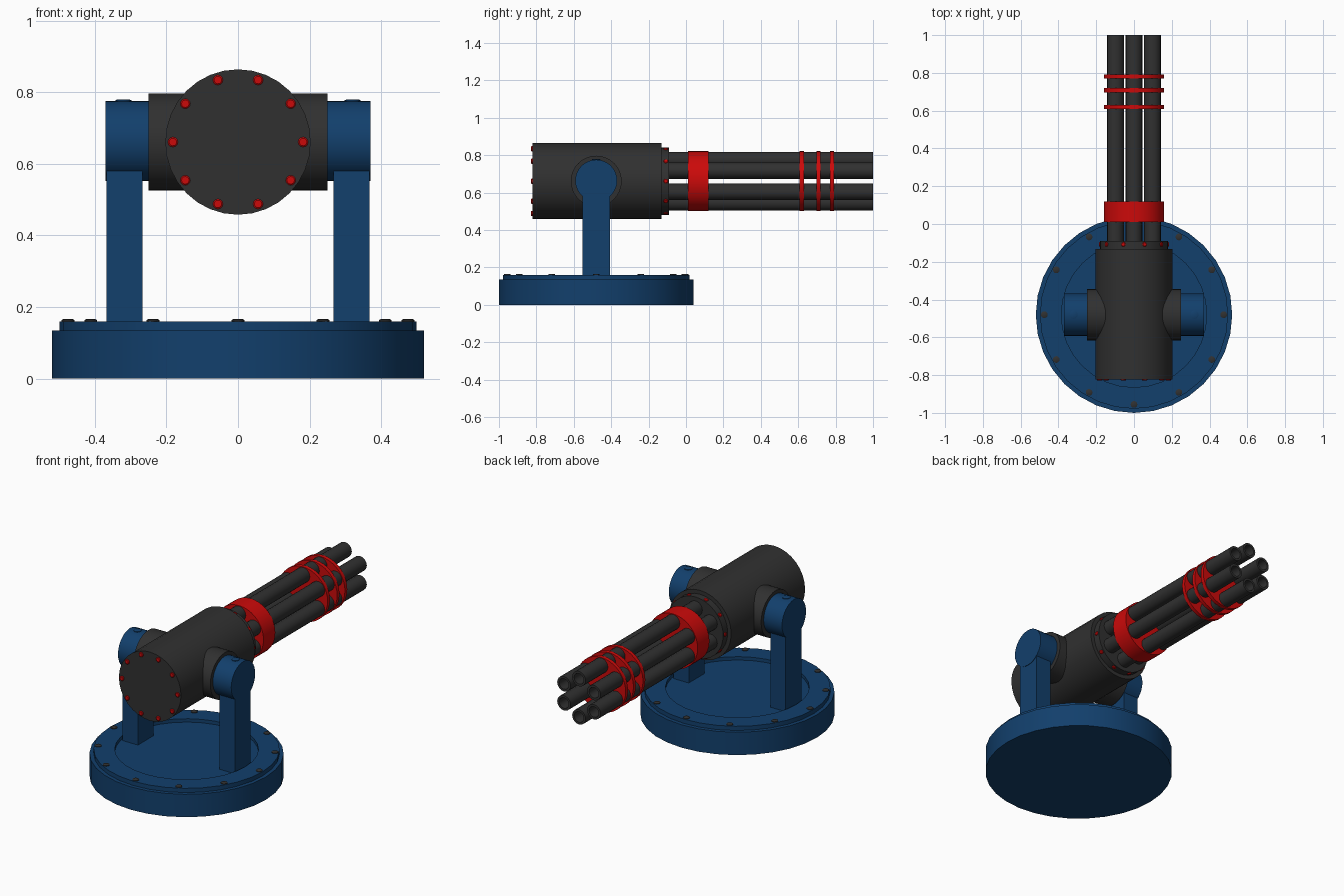
import bpy, bmesh, math
from mathutils import Vector

if "Cube" in bpy.data.objects:
    bpy.data.objects.remove(bpy.data.objects["Cube"])

def mat(name, col):
    m = bpy.data.materials.new(name)
    m.diffuse_color = (*col, 1)
    m.use_nodes = True
    m.node_tree.nodes["Principled BSDF"].inputs["Base Color"].default_value = m.diffuse_color
    return m

BLUE = mat("blue_paint", (0.006, 0.05, 0.15))
DARK = mat("dark_metal", (0.03, 0.03, 0.03))
RED = mat("red_paint", (0.6, 0.003, 0.003))
PY, PZ = -0.48, 0.661          # pivot position

def lathe(name, profile, origin, axis, material, sides=32, turn=0.0):
    """Revolve (radius, height) points around an axis through origin."""
    rot = Vector((0, 0, 1)).rotation_difference(Vector(axis))
    bm = bmesh.new()
    rings = []
    for r, h in profile:
        n = 1 if r == 0 else sides
        rings.append([bm.verts.new(rot @ Vector((
            r * math.cos(turn + 2 * math.pi * i / sides),
            r * math.sin(turn + 2 * math.pi * i / sides), h)) + Vector(origin))
            for i in range(n)])
    for a, b in zip(rings, rings[1:]):
        for i in range(sides):
            j = (i + 1) % sides
            quad = [a[i % len(a)], a[j % len(a)], b[j % len(b)], b[i % len(b)]]
            bm.faces.new(list(dict.fromkeys(quad)))
    bmesh.ops.recalc_face_normals(bm, faces=bm.faces)
    me = bpy.data.meshes.new(name)
    bm.to_mesh(me)
    bm.free()
    ob = bpy.data.objects.new(name, me)
    bpy.context.collection.objects.link(ob)
    me.materials.append(material)
    bpy.ops.object.select_all(action='DESELECT')
    ob.select_set(True)
    bpy.context.view_layer.objects.active = ob
    bpy.ops.object.shade_smooth_by_angle(angle=math.radians(35))
    return ob

def cyl(name, r, h0, h1, origin, axis, material, sides=32):
    return lathe(name, [(0, h0), (r, h0), (r, h1), (0, h1)], origin, axis, material, sides)

def bolt(name, r, h, origin, axis, material):
    return lathe(name, [(0, -0.01), (r, -0.01), (r, h * 0.6), (r * 0.75, h), (0, h)],
                 origin, axis, material, 12)

# Round base with stepped rim and recessed floor
lathe("base", [(0, 0), (0.52, 0), (0.52, 0.135), (0.498, 0.135), (0.498, 0.16),
               (0.385, 0.16), (0.385, 0.14), (0, 0.14)], (0, PY, 0), (0, 0, 1), BLUE)
for k in range(12):
    a = k * math.pi / 6
    bolt("base_bolt", 0.018, 0.006,
         (0.475 * math.cos(a), PY + 0.475 * math.sin(a), 0.16), (0, 0, 1), DARK)

# Side posts with pivot caps
for s in (-1, 1):
    bpy.ops.mesh.primitive_cube_add(size=1, location=(s * 0.317, PY, 0.395))
    post = bpy.context.object
    post.name = "side_post"
    post.scale = (0.1, 0.146, 0.53)
    post.data.materials.append(BLUE)
    cyl("pivot_cap", 0.112, 0.24, 0.37, (0, PY, 0.664), (s, 0, 0), BLUE)
    bolt("pivot_cap_bolt", 0.022, 0.005, (s * 0.32, PY, 0.775), (0, 0, 1), BLUE)

# Main housing, cross trunnion and front flange
cyl("housing", 0.203, -0.822, -0.132, (0, 0, PZ), (0, 1, 0), DARK)
cyl("trunnion", 0.136, -0.25, 0.25, (0, PY, PZ), (1, 0, 0), DARK)
cyl("front_flange", 0.18, -0.14, -0.09, (0, 0, PZ), (0, 1, 0), DARK)
for k in range(10):
    a = k * math.pi / 5
    d = Vector((math.cos(a), 0, math.sin(a)))
    c = Vector((0, 0, PZ))
    bolt("rear_bolt", 0.014, 0.007, c + d * 0.182 + Vector((0, -0.822, 0)), (0, -1, 0), RED)
    bolt("flange_bolt", 0.012, 0.006, c + d * 0.179 + Vector((0, -0.108, 0)), d, RED)

# Six hollow barrels
for k in range(6):
    a = math.radians(30 + 60 * k)
    lathe("barrel", [(0, -0.1), (0.044, -0.1), (0.044, 1), (0.031, 1), (0.031, 0.85), (0, 0.85)],
          (0.113 * math.cos(a), 0, PZ + 0.113 * math.sin(a)), (0, 1, 0), DARK, 20)

# Red collar and thin clamp rings
for name, y0, y1 in (("barrel_collar", 0.01, 0.12), ("clamp_ring", 0.608, 0.63),
                     ("clamp_ring", 0.697, 0.719), ("clamp_ring", 0.77, 0.792)):
    cyl(name, 0.16, y0, y1, (0, 0, PZ), (0, 1, 0), RED, 36)
